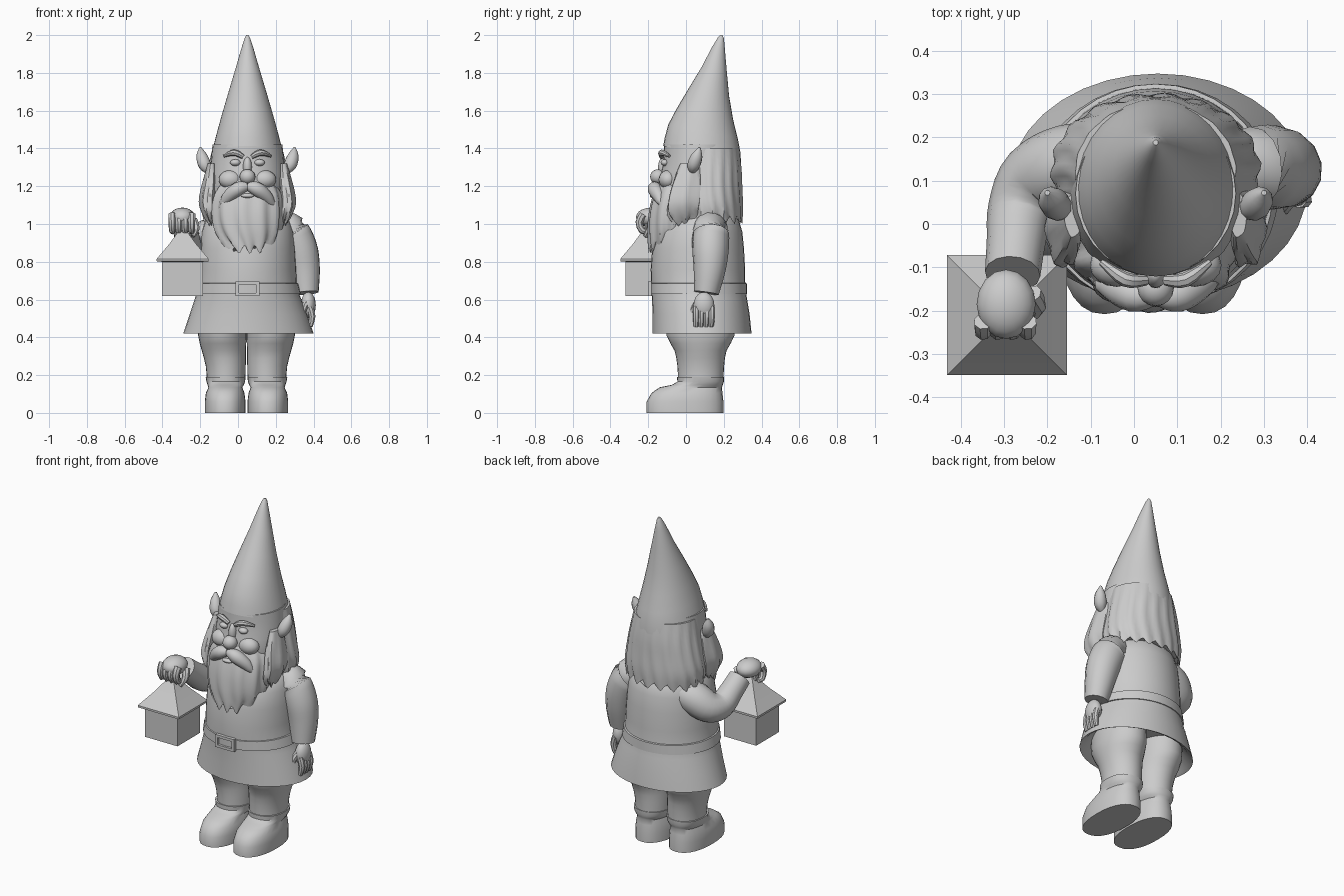
import bpy, bmesh, math
from mathutils import Vector

CX = 0.05  # the figure's own centre line


def finish(name, bm):
    bmesh.ops.recalc_face_normals(bm, faces=bm.faces)
    me = bpy.data.meshes.new(name)
    bm.to_mesh(me)
    bm.free()
    ob = bpy.data.objects.new(name, me)
    bpy.context.collection.objects.link(ob)
    return ob


def skin(name, rings):
    """Bridge point rings into a capped surface."""
    bm = bmesh.new()
    vs = [[bm.verts.new(p) for p in r] for r in rings]
    n = len(vs[0])
    for a, b in zip(vs, vs[1:]):
        for i in range(n):
            j = (i + 1) % n
            bm.faces.new((a[i], a[j], b[j], b[i]))
    bm.faces.new(vs[0])
    bm.faces.new(vs[-1])
    return finish(name, bm)


def resample(pts, k):
    """Catmull-Rom through tuples of any length."""
    if k < 2:
        return pts
    out = []
    for i in range(len(pts) - 1):
        p0, p1, p2, p3 = (pts[max(i - 1, 0)], pts[i], pts[i + 1], pts[min(i + 2, len(pts) - 1)])
        for s in range(k):
            t = s / k
            out.append(tuple(0.5 * (2 * b + (c - a) * t + (2 * a - 5 * b + 4 * c - d) * t * t
                                    + (3 * b - a - 3 * c + d) * t ** 3)
                             for a, b, c, d in zip(p0, p1, p2, p3)))
    return out + [pts[-1]]


def loft(name, rings, n=28, k=1, tilt=0.0, power=2.0, waves=0, amp=0.0, jag=0.0):
    """Rings are (x, y, z, rx, ry); waves carve locks, jag makes a ragged lower end."""
    rows = resample(rings, k)
    out = []
    for ri, (x, y, z, rx, ry) in enumerate(rows):
        row = []
        f = ri / (len(rows) - 1)
        for i in range(n):
            a = 2 * math.pi * i / n
            c, s = math.cos(a), math.sin(a)
            w = math.sin(waves * a + 1.8 * math.sin(4 * f)) if waves else 0
            m = 1 + amp * w * min(1, 0.3 + 2 * f)
            px = math.copysign(abs(c) ** (2 / power), c) * rx * m
            py = math.copysign(abs(s) ** (2 / power), s) * ry * m
            row.append((x + px, y + py, z + tilt * py - jag * w * f ** 3))
        out.append(row)
    return skin(name, out)


def tube(name, path, n=14, k=4):
    """Path points are (x, y, z, radius)."""
    p = resample(path, k)
    out = []
    for i, (x, y, z, r) in enumerate(p):
        t = (Vector(p[min(i + 1, len(p) - 1)][:3]) - Vector(p[max(i - 1, 0)][:3])).normalized()
        ref = Vector((0.25, 1, 0.15)) if abs(t.z) > 0.75 else Vector((0, 0, 1))
        u = t.cross(ref).normalized()
        v = t.cross(u)
        out.append([Vector((x, y, z)) + r * (math.cos(2 * math.pi * j / n) * u
                    + math.sin(2 * math.pi * j / n) * v) for j in range(n)])
    return skin(name, out)


def blob(name, loc, rad, rot=(0, 0, 0), seg=16):
    bm = bmesh.new()
    bmesh.ops.create_uvsphere(bm, u_segments=seg, v_segments=seg // 2 + 2, radius=1)
    ob = finish(name, bm)
    ob.location, ob.scale, ob.rotation_euler = loc, rad, rot
    return ob


def box(name, loc, size):
    bm = bmesh.new()
    bmesh.ops.create_cube(bm, size=1)
    ob = finish(name, bm)
    ob.location, ob.scale = loc, size
    return ob


# Boots, trousers
for side, s in (("right", -1), ("left", 1)):
    def at(off):
        return 0.045 + s * off
    loft(side + "_boot", [(at(.113), -.005, 0, .108, .203), (at(.113), -.005, .06, .108, .203),
                          (at(.113), .005, .105, .102, .188), (at(.112), .025, .135, .09, .165),
                          (at(.11), .06, .148, .096, .135), (at(.11), .077, .165, .102, .123),
                          (at(.11), .077, .19, .106, .124)], power=2.3)
    loft(side + "_trouser_leg", [(at(.108), .078, .175, .102, .12), (at(.11), .078, .25, .106, .124),
                                 (at(.12), .077, .33, .117, .138), (at(.128), .077, .41, .128, .18),
                                 (at(.128), .077, .52, .128, .18)], k=2)

# Coat with flared, hollow hem
loft("coat", [(.055, .085, .5, .25, .19), (.055, .085, .43, .325, .243), (.055, .085, .42, .345, .262),
              (.055, .08, .52, .312, .257), (.053, .072, .6, .283, .252), (.05, .065, .66, .262, .249),
              (.05, .063, .76, .258, .25), (.05, .064, .87, .252, .243), (.05, .068, .96, .242, .23),
              (.05, .08, 1.02, .222, .2), (.05, .09, 1.07, .17, .15), (.05, .09, 1.1, .1, .1)], n=36)

# Belt and buckle
loft("belt", [(.051, .066, .628, .27, .245), (.051, .067, .63, .281, .257),
              (.05, .066, .685, .269, .257), (.05, .066, .688, .255, .245)], n=36)
for dx in (-.055, .055):
    box("buckle_side", (CX + dx, -.192, .657), (.018, .02, .075))
for dz in (-.03, .03):
    box("buckle_bar", (CX, -.192, .657 + dz), (.125, .02, .016))

# Hanging left arm
tube("left_sleeve", [(.2, .12, 1.0, .07), (.275, .13, .965, .095), (.325, .13, .87, .097),
                     (.35, .125, .76, .085), (.362, .108, .635, .066)])
blob("left_hand", (.372, .095, .57), (.04, .055, .07))
for i in range(4):
    y = .055 + i * .027
    tube("left_finger", [(.38, y, .56, .018), (.393, y, .51, .018), (.382, y - .003, .458, .013)], n=8, k=2)
tube("left_thumb", [(.36, .06, .58, .018), (.345, .038, .54, .017), (.345, .04, .5, .011)], n=8, k=2)

# Raised right arm
tube("right_sleeve", [(-.05, .15, .97, .085), (-.15, .135, .935, .095), (-.225, .1, .885, .088),
                      (-.262, .03, .885, .076), (-.272, -.04, .935, .068), (-.28, -.115, .995, .064)])
blob("right_hand", (-.295, -.185, 1.035), (.068, .08, .052))
for i in range(4):
    x = -.348 + i * .034
    tube("right_finger", [(x, -.225, 1.05, .022), (x, -.248, 1.01, .02), (x, -.232, .965, .018),
                          (x + .004, -.205, .96, .012)], n=8, k=2)
tube("right_thumb", [(-.235, -.16, 1.02, .022), (-.222, -.19, .975, .02), (-.24, -.215, .935, .012)], n=8, k=2)

# Lantern
LX, LY = -.293, -.21
box("lantern_body", (LX, LY, .715), (.218, .218, .19))
bm = bmesh.new()
levels = [(.11, .8), (.138, .803), (.138, .815), (.072, .893), (.012, .975)]
rows = [[bm.verts.new((LX + r * a, LY + r * b, z)) for a, b in ((-1, -1), (1, -1), (1, 1), (-1, 1))]
        for r, z in levels]
for a, b in zip(rows, rows[1:]):
    for i in range(4):
        bm.faces.new((a[i], a[(i + 1) % 4], b[(i + 1) % 4], b[i]))
bm.faces.new(rows[0])
bm.faces.new(rows[-1])
finish("lantern_roof", bm)
tube("lantern_handle", [(LX + .04 * math.sin(t), LY, .985 - .035 * math.cos(t), .009)
                        for t in [2 * math.pi * i / 12 for i in range(13)]], n=8, k=1)

# Head, long hair and side locks
loft("head", [(CX, .07, 1.05, .17, .16), (CX, .06, 1.14, .195, .19), (CX, .06, 1.23, .2, .2),
              (CX, .065, 1.32, .195, .187), (CX, .07, 1.42, .185, .187)], k=2)
loft("hair", [(CX, .12, 1.4, .185, .16), (CX, .125, 1.3, .205, .168), (CX, .125, 1.2, .225, .172),
              (CX, .125, 1.1, .24, .175), (CX, .125, 1.02, .228, .17)],
     n=72, k=3, waves=18, amp=.022, jag=.02)
for s in (-1, 1):
    x = CX + s * .2
    loft("side_lock", [(x - s * .01, .02, 1.32, .02, .05), (x, .005, 1.22, .036, .075),
                       (x + s * .012, -.01, 1.12, .042, .085), (x, -.02, 1.05, .034, .075),
                       (x - s * .01, -.02, 1.0, .012, .035)], n=24, k=3, waves=6, amp=.1, jag=.012)
    # Pointed ears
    tube("ear", [(CX + s * .2, .03, 1.27, .012), (CX + s * .225, .04, 1.31, .034),
                 (CX + s * .242, .058, 1.36, .03), (CX + s * .25, .072, 1.405, .006)], n=10)
    # Cheeks, eyes and brows
    blob("cheek", (CX + s * .09, -.095, 1.235), (.062, .05, .05))
    blob("eye", (CX + s * .064, -.112, 1.325), (.028, .022, .018))
    tube("eyebrow", [(CX + s * .022, -.13, 1.355, .012), (CX + s * .07, -.128, 1.378, .017),
                     (CX + s * .125, -.088, 1.36, .008)], n=8)
    # Moustache halves
    tube("moustache", [(CX, -.165, 1.2, .022), (CX + s * .05, -.165, 1.185, .038),
                       (CX + s * .105, -.14, 1.14, .032), (CX + s * .15, -.115, 1.08, .01)], n=12)

# Nose and lip
blob("nose", (CX, -.148, 1.25), (.042, .042, .04))
blob("nose_bridge", (CX, -.118, 1.3), (.024, .03, .055))
blob("lower_lip", (CX, -.176, 1.15), (.035, .016, .012))

# Full beard with ragged tip
loft("beard", [(CX, -.05, 1.23, .13, .09), (CX, -.055, 1.16, .175, .115), (CX, -.06, 1.07, .188, .132),
               (CX, -.07, .98, .178, .13), (CX, -.09, .91, .145, .108), (CX, -.12, .865, .1, .075)],
     n=64, k=3, waves=11, amp=.045, jag=.022)

# Pointed hat leaning backwards
loft("hat", [(CX, .085, 1.395, .17, .185), (CX, .085, 1.372, .188, .206), (CX, .088, 1.42, .178, .2),
             (CX, .09, 1.49, .16, .184), (CX, .1, 1.58, .135, .15), (CX, .122, 1.7, .1, .106),
             (CX, .15, 1.82, .064, .066), (CX, .172, 1.93, .032, .034), (CX, .185, 1.985, .014, .016),
             (CX, .188, 2.0, .006, .006)], n=32, tilt=-.2)

bpy.ops.object.select_all(action='SELECT')
bpy.context.view_layer.objects.active = bpy.data.objects["hat"]
bpy.ops.object.shade_smooth_by_angle(angle=math.radians(40))
